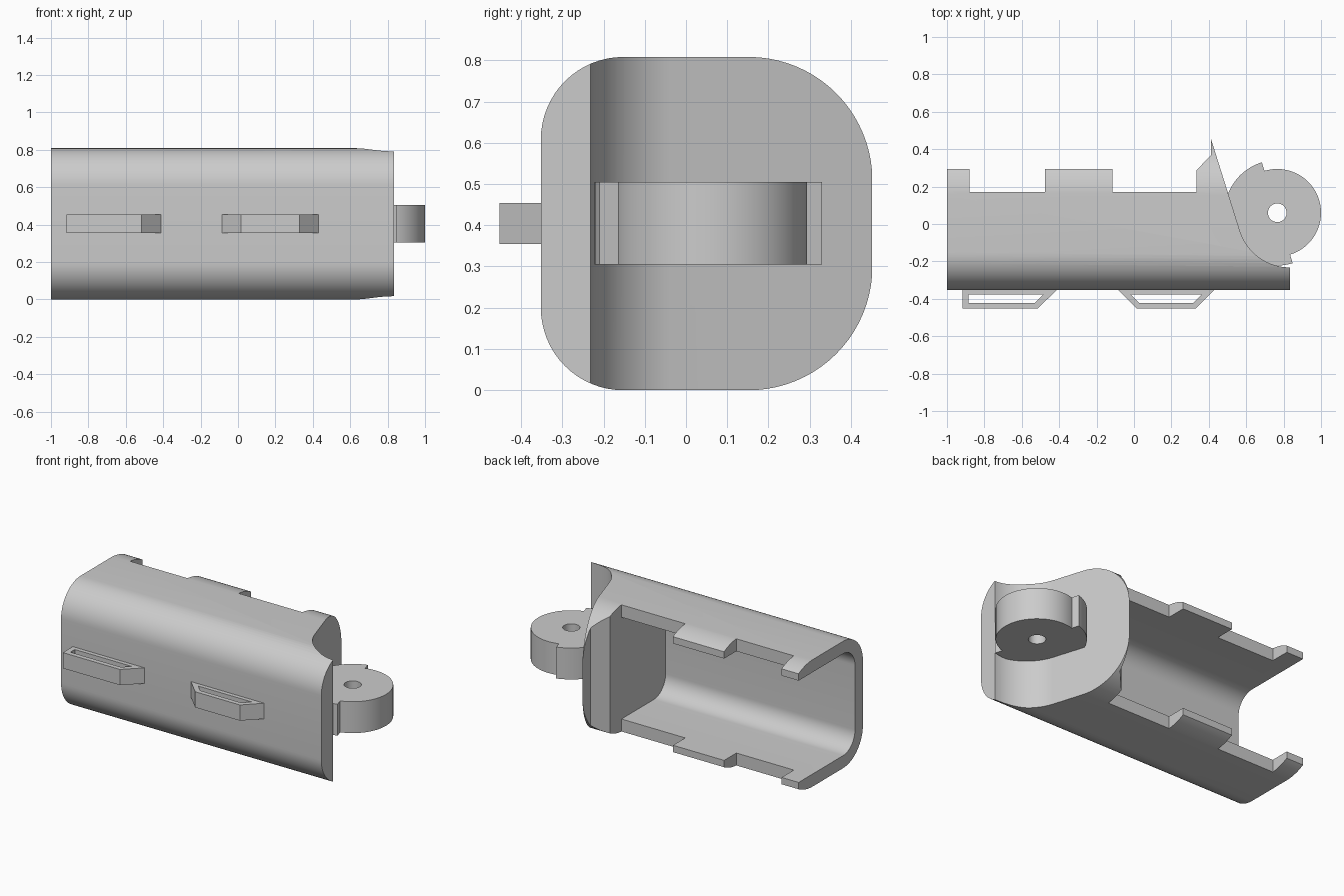
import bpy, bmesh, math
from mathutils import Vector

if "Cube" in bpy.data.objects:
    bpy.data.objects.remove(bpy.data.objects["Cube"], do_unlink=True)

grey = bpy.data.materials.new("plain_grey")
grey.use_nodes = True
grey.diffuse_color = (0.6, 0.6, 0.6, 1)
grey.node_tree.nodes["Principled BSDF"].inputs["Base Color"].default_value = (0.6, 0.6, 0.6, 1)


def arc(cx, cy, r, start, end, steps):
    angles = [math.radians(start + (end - start) * i / steps) for i in range(steps + 1)]
    return [(cx + r * math.cos(a), cy + r * math.sin(a)) for a in angles]


def prism(name, points, low, high, along_x=False):
    """Extrude a flat outline along z, or a (y, z) outline along x."""
    bm = bmesh.new()
    place = (lambda u, v: (low, u, v)) if along_x else (lambda u, v: (u, v, low))
    face = bm.faces.new([bm.verts.new(place(u, v)) for u, v in points])
    out = bmesh.ops.extrude_face_region(bm, geom=[face])
    step = Vector((high - low, 0, 0)) if along_x else Vector((0, 0, high - low))
    bmesh.ops.translate(bm, vec=step, verts=[g for g in out["geom"] if isinstance(g, bmesh.types.BMVert)])
    bmesh.ops.recalc_face_normals(bm, faces=bm.faces)
    mesh = bpy.data.meshes.new(name)
    bm.to_mesh(mesh)
    bm.free()
    mesh.materials.append(grey)
    obj = bpy.data.objects.new(name, mesh)
    bpy.context.collection.objects.link(obj)
    return obj


def select(obj):
    bpy.ops.object.select_all(action="DESELECT")
    obj.select_set(True)
    bpy.context.view_layer.objects.active = obj


def cut(obj, cutter, operation="DIFFERENCE"):
    select(obj)
    mod = obj.modifiers.new("cut", "BOOLEAN")
    mod.operation, mod.solver, mod.object = operation, "EXACT", cutter
    bpy.ops.object.modifier_apply(modifier=mod.name)
    bpy.data.objects.remove(cutter, do_unlink=True)


def smooth(obj):
    select(obj)
    bpy.ops.object.shade_smooth_by_angle(angle=math.radians(25))


# Rounded cross-section, tighter corners at the front than at the back
FRONT, BACK, TOP, WALL = -0.352, 0.452, 0.808, 0.08


def front_corners(inset):
    f, lo, hi, r = FRONT + inset, inset, TOP - inset, 0.2 - inset
    return arc(f + r, hi - r, r, 90, 180, 16) + arc(f + r, lo + r, r, 180, 270, 16)


rb = 0.3
outer = (front_corners(0) + arc(BACK - rb, rb, rb, 270, 360, 20)
         + arc(BACK - rb, TOP - rb, rb, 0, 90, 20))
# The cavity runs straight out through the open back
cavity = front_corners(WALL) + [(0.6, WALL), (0.6, TOP - WALL)]

# Shell: section trimmed by the plan outline with its tabs, end block and hinge recess
shell = prism("shell", outer, -1.1, 0.95, True)
edge, tab, block = 0.172, 0.295, 0.334
plan = [(-1, -0.6), (-1, tab), (-0.88, tab), (-0.88, edge), (-0.475, edge), (-0.475, tab),
        (-0.115, tab), (-0.115, edge), (block, edge), (block, 0.287), (0.413, 0.37), (0.413, 0.451)]
plan += arc(0.833, 0.048, 0.28, 197.8, 270, 24) + [(0.834, -0.6)]
cut(shell, prism("plan_cutter", plan, -0.2, 1.0), "INTERSECT")
cut(shell, prism("cavity_cutter", cavity, -1.2, block, True))
smooth(shell)

# Hinge knuckle: disc with a raised half and a pin hole
HX, HY = 0.766, 0.06
knuckle = prism("hinge_knuckle", arc(HX, HY, 0.234, -73, 107, 48) + arc(HX, HY, 0.282, 107, 287, 48),
                0.305, 0.505)
cut(knuckle, prism("pin_cutter", arc(HX, HY, 0.05, 0, 350, 35), 0.2, 0.6))
smooth(knuckle)


# Strap loops on the front
def strap_loop(name, base, tip, hole_base, hole_tip):
    def trapezoid(wide, narrow, y_in, y_out):
        return [(wide[0], y_in), (narrow[0], y_out), (narrow[1], y_out), (wide[1], y_in)]
    loop = prism(name, trapezoid(base, tip, FRONT, -0.452), 0.354, 0.454)
    cut(loop, prism("slot_cutter", trapezoid(hole_base, hole_tip, -0.378, -0.422), 0.2, 0.6))


strap_loop("right_strap_loop", (-0.917, -0.412), (-0.917, -0.515), (-0.885, -0.485), (-0.885, -0.53))
strap_loop("left_strap_loop", (-0.085, 0.43), (0.015, 0.33), (-0.015, 0.36), (0.028, 0.317))
